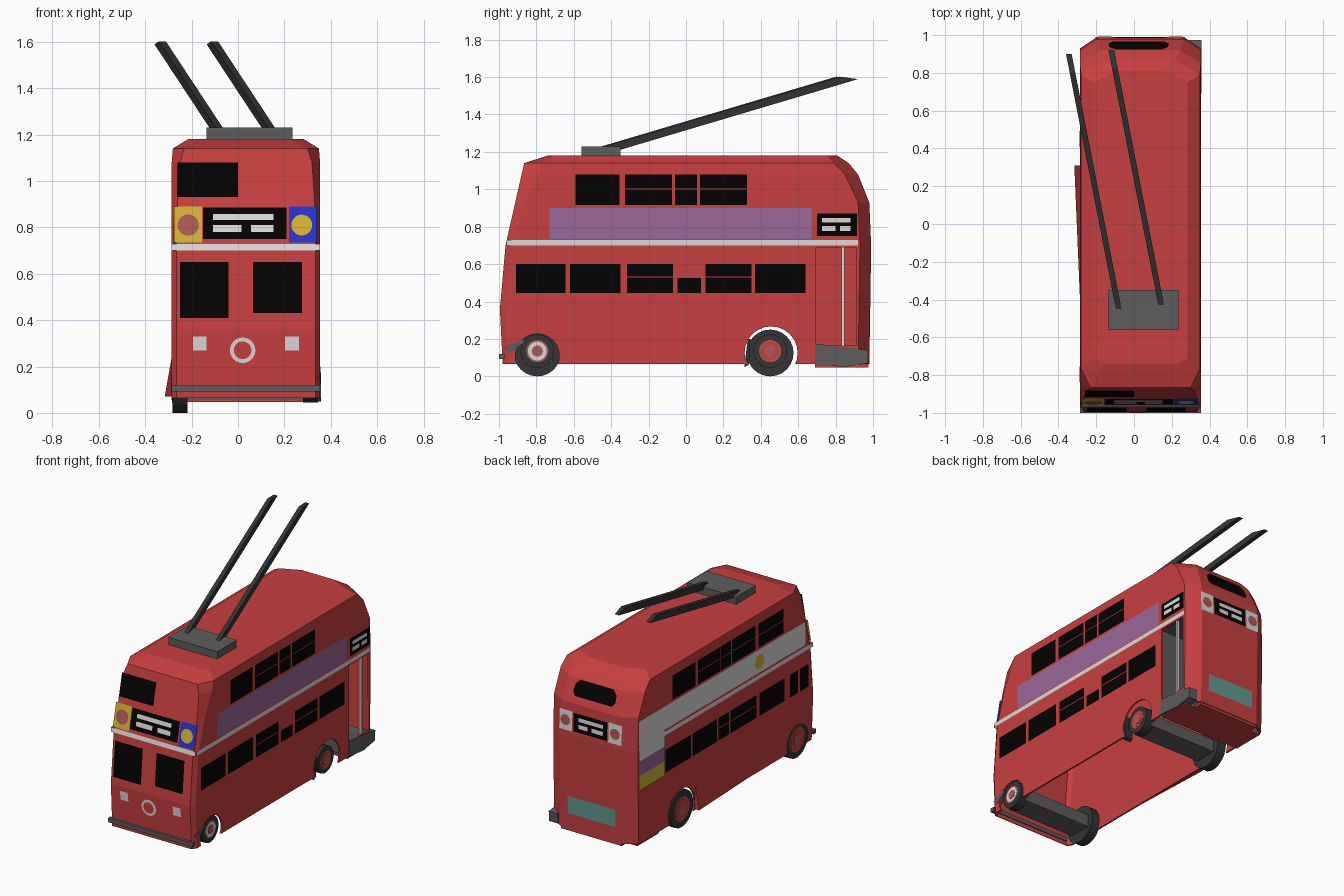
import bpy, bmesh, math
from mathutils import Vector, Matrix

if "Cube" in bpy.data.objects:
    bpy.data.objects.remove(bpy.data.objects["Cube"])

COLORS = {
    "red": (.58, .05, .05), "black": (.0008, .0008, .0008), "dark_grey": (.035, .035, .035),
    "grey": (.11, .11, .11), "white": (.70, .70, .70), "purple": (.33, .14, .33),
    "yellow": (.65, .44, .03), "blue": (.02, .035, .60), "teal": (.12, .33, .28),
    "dusty_pink": (.42, .10, .09)}
MATS = {}
for n, c in COLORS.items():
    MATS[n] = bpy.data.materials.new(n)
    MATS[n].diffuse_color = (*c, 1)

CX = .034             # centre line of the bus
XL, XR = -.286, .354  # side walls


def finish(name, bm, mat):
    me = bpy.data.meshes.new(name)
    bmesh.ops.recalc_face_normals(bm, faces=bm.faces[:])
    bm.to_mesh(me)
    bm.free()
    ob = bpy.data.objects.new(name, me)
    bpy.context.collection.objects.link(ob)
    me.materials.append(MATS[mat])
    return ob


def prism_x(name, x0, x1, yz, mat):
    """Side profile extruded across the bus."""
    bm = bmesh.new()
    a, b = ([bm.verts.new((x, y, z)) for y, z in yz] for x in (x0, x1))
    bm.faces.new(a)
    bm.faces.new(b[::-1])
    for i in range(len(yz)):
        j = (i + 1) % len(yz)
        bm.faces.new((a[i], b[i], b[j], a[j]))
    return finish(name, bm, mat)


def box(name, x0, x1, y0, y1, z0, z1, mat):
    return prism_x(name, x0, x1, [(y0, z0), (y1, z0), (y1, z1), (y0, z1)], mat)


def cyl_x(name, x0, x1, y, z, r, mat, n=24):
    bm = bmesh.new()
    m = Matrix.Translation(((x0 + x1) / 2, y, z)) @ Matrix.Rotation(math.pi / 2, 4, 'Y')
    bmesh.ops.create_cone(bm, cap_ends=True, segments=n, radius1=r, radius2=r,
                          depth=abs(x1 - x0), matrix=m)
    return finish(name, bm, mat)


# Levels: z, front y, rear y, half width, front corner dx, dy, rear corner dx, dy
LEVELS = [(.065, -.98, .98, .32, .02, .03, .09, .06), (.36, -.995, .985, .32, .02, .03, .09, .06),
          (.70, -.965, .99, .32, .02, .03, .09, .06), (.93, -.913, .98, .32, .025, .05, .09, .06),
          (1.08, -.879, .92, .32, .035, .09, .11, .07), (1.14, -.865, .87, .315, .05, .10, .13, .08),
          (1.18, -.74, .81, .25, .06, .03, .13, .06)]


def face_y(z, col):
    for a, b in zip(LEVELS, LEVELS[1:]):
        if z <= b[0]:
            t = (z - a[0]) / (b[0] - a[0])
            return a[col] + t * (b[col] - a[col])
    return LEVELS[-1][col]


def shell(name, inset, bottom):
    """Lofted bus shape, optionally shrunk inwards."""
    bm = bmesh.new()
    loops = []
    for k, (z, yf, yr, w, fx, fy, rx, ry) in enumerate(LEVELS):
        z = bottom if k == 0 else z - inset
        yf, yr, w = yf + inset, yr - inset, w - inset
        half = [(w - fx, yf), (w, yf + fy), (w, yr - ry), (w - rx, yr)]
        plan = half + [(-x, y) for x, y in reversed(half)]
        loops.append([bm.verts.new((CX + x, y, z)) for x, y in plan])
    for a, b in zip(loops, loops[1:]):
        for i in range(8):
            j = (i + 1) % 8
            bm.faces.new((a[i], a[j], b[j], b[i]))
    bm.faces.new(loops[-1])
    bm.faces.new(loops[0][::-1])
    return finish(name, bm, "red")


# Body: thin shell open below, with wheel arches and rear doorway
body = shell("body", 0, .065)
cutters = [shell("cut_cavity", .012, -.2),
           cyl_x("cut_front_arch", -.6, .6, -.795, .11, .118, "red"),
           cyl_x("cut_rear_arch", -.6, .6, .455, .125, .142, "red"),
           box("cut_door", .28, .5, .695, .91, .165, .69, "red")]
bpy.context.view_layer.objects.active = body
for c in cutters:
    c.hide_render = True
    m = body.modifiers.new(c.name, 'BOOLEAN')
    m.operation, m.solver, m.object = 'DIFFERENCE', 'EXACT', c
    bpy.ops.object.modifier_apply(modifier=m.name)
for c in cutters:
    bpy.data.objects.remove(c)


def plate(name, side, uz, mat, layer=1):
    """Flat painted shape on a side; u is x for front/rear and y for left/right."""
    e = .003 * layer
    place = {"front": lambda u, z: (u, face_y(z, 1) - e, z),
             "rear": lambda u, z: (u, face_y(z, 2) + e, z),
             "left": lambda u, z: (XL - e, u, z),
             "right": lambda u, z: (XR + e, u, z)}[side]
    out = {"front": (0, -1, 0), "rear": (0, 1, 0), "left": (-1, 0, 0), "right": (1, 0, 0)}[side]
    b = bmesh.new()
    f = b.faces.new([b.verts.new(place(u, z)) for u, z in uz])
    ob = finish(name, b, mat)
    if ob.data.polygons[0].normal.dot(Vector(out)) < 0:
        ob.data.flip_normals()
    return ob


def rect(name, side, u0, u1, z0, z1, mat, layer=1):
    return plate(name, side, [(u0, z0), (u1, z0), (u1, z1), (u0, z1)], mat, layer)


def disc(name, side, u, z, r, mat, layer=2):
    return plate(name, side, [(u + r * math.cos(a * math.pi / 12), z + r * math.sin(a * math.pi / 12))
                              for a in range(24)], mat, layer)


def blind(side, u0, u1, z0, z1):
    """Black destination blind with white bars."""
    rect(side + "_blind", side, u0, u1, z0, z1, "black")
    w, h = u1 - u0, z1 - z0
    for a, b, c, d in [(.12, .84, .60, .80), (.12, .46, .22, .44), (.57, .84, .22, .44)]:
        rect(side + "_blind_bar", side, u0 + a * w, u0 + b * w, z0 + c * h, z0 + d * h, "white", 2)


# Side windows
UP_R = [(-.59, -.355), (-.325, -.075), (-.06, .06), (.075, .325)]
LOW_R = [(-.91, -.645), (-.62, -.35), (-.315, -.07), (.105, .35), (.37, .64)]
UP_L = [(.31, .56), (.04, .285), (-.075, .035), (-.34, -.085), (-.64, -.37)]
LOW_L = [(.36, .635), (.075, .345), (-.05, .06), (-.35, -.07), (-.65, -.38), (-.80, -.71), (-.91, -.82)]
for side, up, low in (("right", UP_R, LOW_R), ("left", UP_L, LOW_L)):
    for a, b in up:
        rect(side + "_upper_window", side, a, b, .915, 1.08, "black")
    for a, b in up[1:]:
        rect(side + "_upper_window_bar", side, a, b, 1.0, 1.005, "red", 2)
    for a, b in low:
        rect(side + "_lower_window", side, a, b, .445, .60, "black")
    for a, b in low[2:4]:
        rect(side + "_lower_window_bar", side, a, b, .528, .534, "red", 2)
    rect(side + "_band", side, -.96, .92, .70, .728, "white")
rect("right_small_window", "right", -.045, .08, .445, .525, "black")
rect("right_panel", "right", -.73, .67, .735, .90, "purple")
blind("right", .70, .915, .75, .87)

# Left poster panels
rect("left_panel", "left", -.88, .92, .742, .90, "white")
disc("left_panel_spot", "left", -.38, .82, .05, "yellow")
for z0, z1, c in [(.63, .75, "white"), (.53, .63, "purple"), (.43, .53, "yellow")]:
    rect("left_rear_poster", "left", .645, .92, z0, z1, c, 2)

# Front
rect("front_upper_window", "front", -.26, 0, .93, 1.08, "black")
rect("front_lower_window_left", "front", -.25, -.04, .41, .65, "black")
rect("front_lower_window_right", "front", .065, .275, .43, .65, "black")
rect("front_band", "front", XL, XR, .70, .728, "white")
rect("front_yellow_panel", "front", -.275, -.155, .735, .89, "yellow")
disc("front_yellow_panel_spot", "front", -.215, .81, .046, "dusty_pink")
rect("front_blue_panel", "front", .22, .34, .735, .89, "blue")
disc("front_blue_panel_spot", "front", .275, .81, .045, "yellow")
blind("front", -.15, .21, .75, .885)
for x in (-.165, .233):
    rect("headlight", "front", x - .03, x + .03, .27, .33, "white")
disc("front_ring", "front", .02, .27, .055, "white", 1)
disc("front_ring_centre", "front", .02, .27, .038, "red", 2)
box("front_bumper", XL, XR, -1.0, -.97, .093, .12, "grey")

# Rear
plate("rear_window", "rear", [(-.115, .975), (.165, .975), (.185, 1.0), (.18, 1.045), (.15, 1.075),
                              (-.10, 1.075), (-.13, 1.045), (-.135, 1.0)], "black")
for x in (-.155, .22):
    rect("rear_square", "rear", x - .05, x + .05, .74, .875, "white")
    disc("rear_square_spot", "rear", x, .808, .036, "dusty_pink")
blind("rear", -.095, .16, .745, .87)
rect("rear_panel", "rear", -.155, .205, .17, .29, "teal")

# Rear platform, step, ceiling, bulkhead and hand pole
box("rear_platform", XL + .015, XR - .005, .69, .915, .055, .155, "grey")
prism_x("rear_step", .29, XR + .003, [(.69, .175), (.975, .14), (.97, .07), (.85, .05), (.69, .065)], "grey")
box("rear_underside", XL + .01, XR - .01, .69, .92, .048, .056, "red")
box("rear_underside_end", XL + .09, XR - .09, .92, .975, .048, .066, "red")
box("platform_ceiling", XL + .014, XR - .014, .685, .91, .69, .70, "grey")
box("bulkhead", XL + .013, XR - .014, .67, .685, .08, .70, "grey")
box("hand_pole", .335, .35, .832, .848, .15, .70, "white")

# Wheels: larger on the left, smaller on the right
for y, tag in ((-.795, "front"), (.45, "rear")):
    for x, s, r, z, lr in ((XL + .004, 1, .125, .125, "left"), (XR - .008, -1, .09, .135, "right")):
        n = f"{tag}_{lr}_"
        cyl_x(n + "tyre", x, x + s * .065, y, z, r, "dark_grey")
        cyl_x(n + "hub", x - s * .002, x + s * .03, y, z, r * .66, "dusty_pink")
        ring = "white" if n == "front_right_" else "red"
        cyl_x(n + "hub_ring", x - s * .004, x + s * .02, y, z, r * .56, ring)
        cyl_x(n + "hub_cap", x - s * .006, x + s * .02, y, z, r * .33, "dusty_pink")
    box(tag + "_axle", XL + .05, XR - .05, y - .08, y + .08, .075, .16, "grey")

# Fender strip over the front right wheel and mud flap ahead of the rear one
prism_x("front_fender", XR - .03, XR + .002, [(-.97, .155), (-.875, .20), (-.86, .185), (-.94, .125)], "grey")
prism_x("rear_mud_flap", XR - .06, XR, [(.312, .05), (.335, .06), (.345, .20), (.33, .20)], "dark_grey")

# Flared skirt on the left
bm = bmesh.new()
vs = [bm.verts.new(p) for p in ((XL, -.4, .07), (XL - .03, .31, .07), (XL, .31, .24), (XL, .31, .07))]
for f in ((0, 2, 1), (1, 2, 3), (0, 1, 3), (0, 3, 2)):
    bm.faces.new([vs[i] for i in f])
finish("left_skirt", bm, "red")

# Roof gear: base and two trolley poles
box("pole_base", -.135, .235, -.56, -.35, 1.175, 1.23, "grey")
for n, a, b in (("left", (-.075, -.48, 1.2), (-.345, .90, 1.61)),
                ("right", (.15, -.46, 1.2), (-.12, .92, 1.61))):
    a, b = Vector(a), Vector(b)
    bm = bmesh.new()
    bmesh.ops.create_cube(bm, size=1)
    for v in bm.verts:
        t = v.co.y + .5
        if t > .5 and v.co.z > 0:   # slanted tip
            t = .93
        v.co = a + (b - a) * t + Vector((v.co.x * .03, 0, v.co.z * .042))
    finish(n + "_trolley_pole", bm, "dark_grey")

for m in bpy.data.materials:
    if m.users and not m.is_grease_pencil:
        m.use_nodes = True
        m.node_tree.nodes["Principled BSDF"].inputs["Base Color"].default_value = m.diffuse_color
